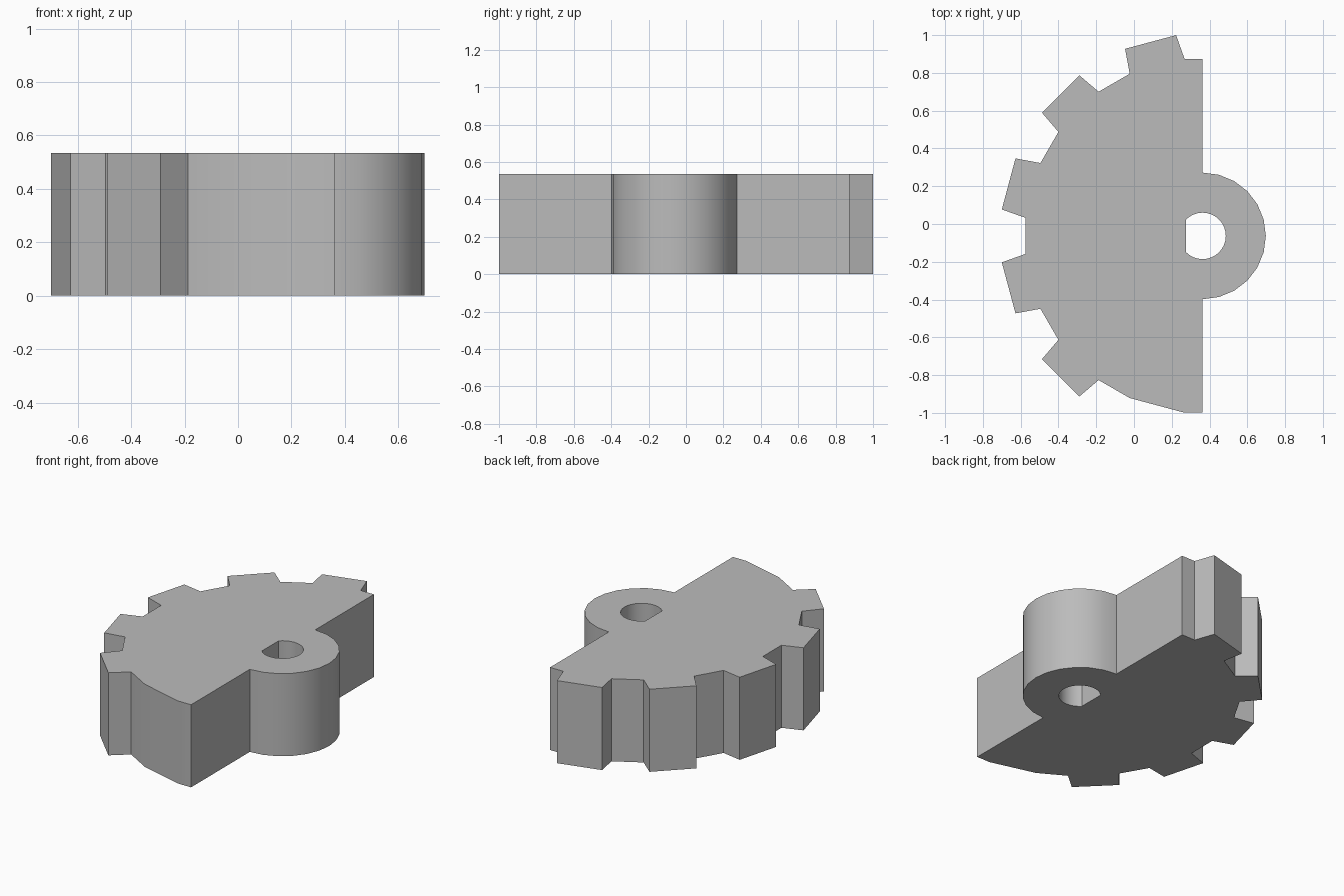
import bpy, bmesh
from math import radians, cos, sin, acos, degrees

cube = bpy.data.objects.get("Cube")
if cube:
    bpy.data.objects.remove(cube, do_unlink=True)

CX, CY = 0.363, -0.063      # pivot axis
HEIGHT = 0.535
TIP, ROOT = 1.072, 0.941    # tooth tip and root radii
HUB, BORE, FLAT = 0.335, 0.123, -0.088


def polar(radius, angle):
    a = radians(angle)
    return CX + radius * cos(a), CY + radius * sin(a)


# Outline: five teeth, a plain end sector, then the rounded hub
end_y = ROOT * cos(radians(5.8))
outline = [(CX, CY + end_y)]
for mid in range(105, 226, 30):
    outline += [polar(ROOT, mid - 9.2), polar(TIP, mid - 7.5),
                polar(TIP, mid + 7.5), polar(ROOT, mid + 9.2)]
outline += [polar(ROOT, 245.8), polar(ROOT, 264.2), (CX, CY - end_y)]
outline += [polar(HUB, a) for a in range(-90, 91, 15)]

# D-shaped shaft hole
limit = degrees(acos(FLAT / BORE))
steps = 24
bore = [polar(BORE, -limit + 2 * limit * i / steps) for i in range(steps + 1)]

# Fill between both loops and extrude upward
bm = bmesh.new()
edges = []
for loop in (outline, bore):
    verts = [bm.verts.new((x, y, 0)) for x, y in loop]
    edges += [bm.edges.new((verts[i - 1], verts[i])) for i in range(len(verts))]
bmesh.ops.triangle_fill(bm, edges=edges, use_beauty=True)
extruded = bmesh.ops.extrude_face_region(bm, geom=bm.faces[:], use_keep_orig=True)
top = [g for g in extruded["geom"] if isinstance(g, bmesh.types.BMVert)]
bmesh.ops.translate(bm, verts=top, vec=(0, 0, HEIGHT))
bmesh.ops.recalc_face_normals(bm, faces=bm.faces[:])

mesh = bpy.data.meshes.new("sector_gear")
bm.to_mesh(mesh)
bm.free()
gear = bpy.data.objects.new("sector_gear", mesh)
bpy.context.collection.objects.link(gear)

# Plain grey material
grey = bpy.data.materials.new("grey")
grey.use_nodes = True
colour = (0.5, 0.5, 0.5, 1)
grey.diffuse_color = colour
grey.node_tree.nodes["Principled BSDF"].inputs["Base Color"].default_value = colour
mesh.materials.append(grey)

# Smooth hub and bore, crisp tooth edges
bpy.ops.object.select_all(action="DESELECT")
gear.select_set(True)
bpy.context.view_layer.objects.active = gear
bpy.ops.object.shade_smooth_by_angle(angle=radians(30))
